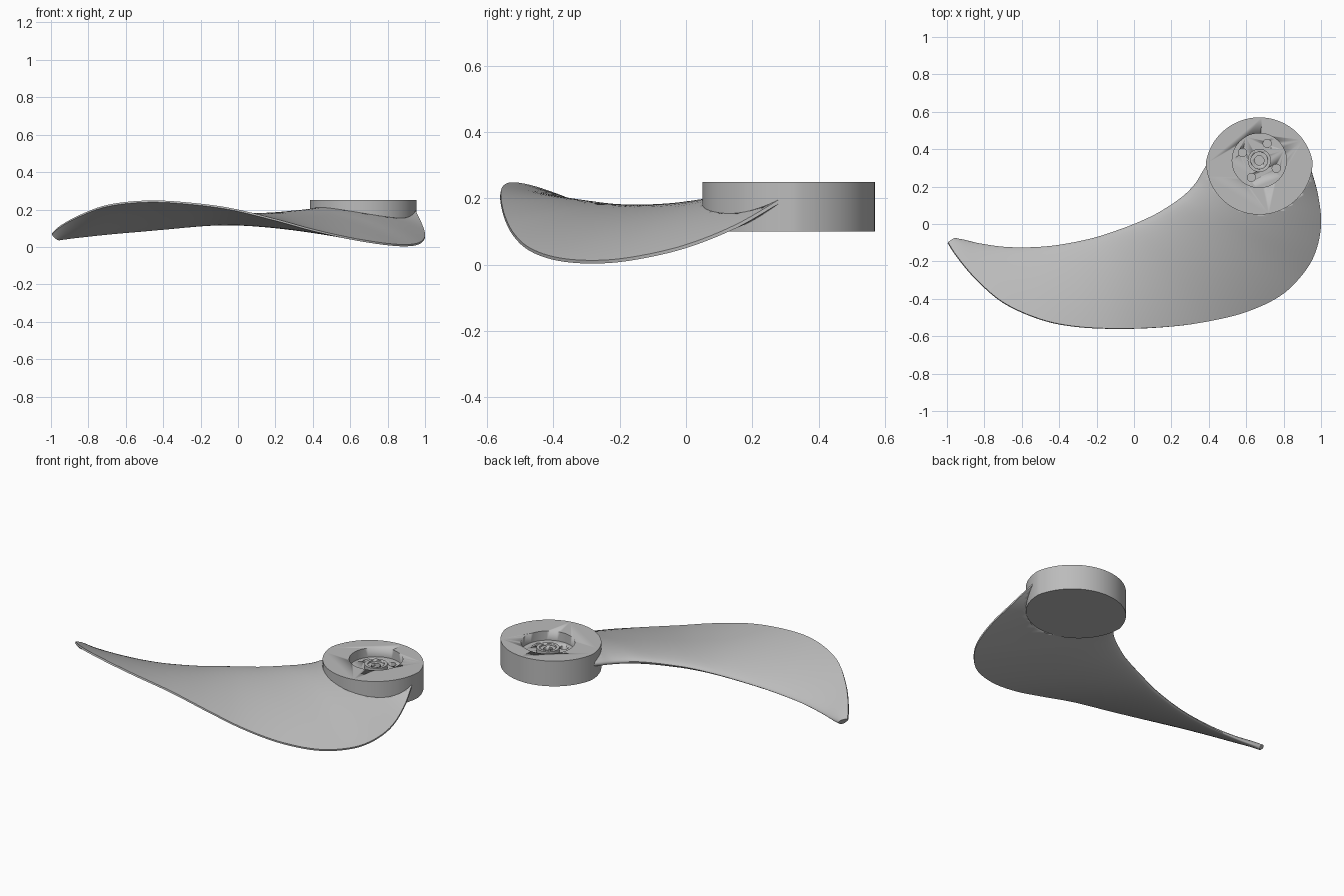
import bpy, bmesh, math
from mathutils import Vector

cube = bpy.data.objects.get("Cube")
if cube:
    bpy.data.objects.remove(cube, do_unlink=True)

grey = bpy.data.materials.new("plain_grey")
grey.use_nodes = True
colour = (0.5, 0.5, 0.5, 1)
grey.diffuse_color = colour
grey.node_tree.nodes["Principled BSDF"].inputs["Base Color"].default_value = colour

HUB = Vector((0.67, 0.34, 0))


def finish(name, bm, angle=35):
    bmesh.ops.recalc_face_normals(bm, faces=bm.faces)
    mesh = bpy.data.meshes.new(name)
    bm.to_mesh(mesh)
    bm.free()
    ob = bpy.data.objects.new(name, mesh)
    bpy.context.collection.objects.link(ob)
    mesh.materials.append(grey)
    bpy.ops.object.select_all(action="DESELECT")
    ob.select_set(True)
    bpy.context.view_layer.objects.active = ob
    bpy.ops.object.shade_smooth_by_angle(angle=math.radians(angle))
    return ob


def prism(name, outline, z0, z1):
    bm = bmesh.new()
    low = [bm.verts.new((x, y, z0)) for x, y in outline]
    high = [bm.verts.new((x, y, z1)) for x, y in outline]
    bm.faces.new(low)
    bm.faces.new(high)
    for i in range(len(low)):
        j = (i + 1) % len(low)
        bm.faces.new((low[i], low[j], high[j], high[i]))
    return finish(name, bm)


def disc(x, y, r, n=48):
    return [(x + r * math.cos(2 * math.pi * i / n), y + r * math.sin(2 * math.pi * i / n))
            for i in range(n)]


def cut(target, cutter):
    mod = target.modifiers.new("cut", "BOOLEAN")
    mod.operation, mod.solver, mod.object = "DIFFERENCE", "EXACT", cutter
    bpy.context.view_layer.objects.active = target
    bpy.ops.object.modifier_apply(modifier=mod.name)
    bpy.data.objects.remove(cutter, do_unlink=True)


def hub_outline(grow=0.0):
    # Overlap of two offset circles, with a slight corner at each side
    pts = []
    for i in range(128):
        a = 2 * math.pi * i / 128
        d = Vector((math.cos(a), math.sin(a)))
        reach = []
        for cy, r in ((0.28, 0.29), (0.335, 0.285)):
            o = Vector((0, 0.308 - cy))
            b = o.dot(d)
            reach.append(-b + math.sqrt(b * b - o.dot(o) + r * r))
        p = Vector((HUB.x, 0.308)) + d * (min(reach) + grow)
        pts.append((p.x, p.y))
    return pts


# Blade stations: outer edge, inner edge, half thickness, camber
stations = [
    (.95, .28, .19, .39, .32, .185, .045, .010),
    (.985, .15, .115, .36, .27, .18, .045, .025),
    (1.0, .0, .055, .33, .22, .175, .044, .035),
    (.97, -.15, .02, .28, .165, .172, .043, .035),
    (.90, -.27, .008, .23, .125, .17, .042, .030),
    (.78, -.385, .016, .17, .085, .165, .040, .025),
    (.6, -.47, .045, .1, .045, .158, .038, .020),
    (.4, -.52, .09, 0, 0, .15, .035, .015),
    (.2, -.548, .145, -.1, -.037, .138, .032, .010),
    (-.05, -.56, .205, -.22, -.075, .12, .028, .005),
    (-.3, -.55, .236, -.38, -.108, .1, .024, 0),
    (-.5, -.51, .243, -.52, -.123, .085, .021, 0),
    (-.7, -.42, .22, -.68, -.123, .07, .018, 0),
    (-.85, -.29, .165, -.82, -.105, .055, .016, 0),
    (-.95, -.17, .11, -.91, -.085, .045, .015, 0),
    (-.995, -.1, .07, -.95, -.08, .04, .014, 0),
]


def spline(rows, steps):
    # Catmull-Rom interpolation of whole station rows
    out = []
    last = len(rows) - 1
    for i in range(last):
        a, b, c, d = (rows[max(0, min(last, i + k))] for k in (-1, 0, 1, 2))
        for s in range(steps):
            t = s / steps
            out.append([q + t / 2 * (r - p + t * (2 * p - 5 * q + 4 * r - u + t * (3 * (q - r) + u - p)))
                        for p, q, r, u in zip(a, b, c, d)])
    return out + [list(rows[-1])]


def build_blade():
    rows = spline(stations, 6)
    bm = bmesh.new()
    chords = [(1 - math.cos(math.pi * i / 22)) / 2 for i in range(23)]
    loop = [(c, 1) for c in chords] + [(c, -1) for c in reversed(chords[1:])]
    rings = []
    for i, row in enumerate(rows):
        outer, inner = Vector(row[:3]), Vector(row[3:6])
        prev, nxt = rows[max(i - 1, 0)], rows[min(i + 1, len(rows) - 1)]
        span = Vector(nxt[:3]) + Vector(nxt[3:6]) - Vector(prev[:3]) - Vector(prev[3:6])
        normal = (outer - inner).cross(span).normalized()
        if normal.z < 0:
            normal.negate()
        ring = []
        for c, side in loop:
            thick = row[6] * 2.6 * math.sqrt(c) * (1 - c) + 0.005 * c
            lift = row[7] * 4 * c * (1 - c)
            ring.append(bm.verts.new(inner.lerp(outer, c) + normal * (lift + side * thick)))
        rings.append(ring)
    for a, b in zip(rings, rings[1:]):
        for j in range(len(a)):
            k = (j + 1) % len(a)
            bm.faces.new((a[j], a[k], b[k], b[j]))
    bm.faces.new(rings[0])
    bm.faces.new(rings[-1])
    return finish("blade", bm, 50)


# Blade, trimmed where it meets the hub
blade = build_blade()
cut(blade, prism("hub_trim", hub_outline(-0.004), -0.2, 0.5))

# Hub with recess and four bolt holes
hub = prism("hub", hub_outline(), 0.10, 0.25)
cut(hub, prism("recess_cutter", disc(HUB.x, HUB.y, 0.145), 0.195, 0.3))
for i in range(4):
    a = math.radians(65 + 90 * i)
    hole = disc(HUB.x + 0.1 * math.cos(a), HUB.y + 0.1 * math.sin(a), 0.022, 24)
    cut(hub, prism("bolt_cutter", hole, 0.15, 0.3))

# Stepped centre boss with a bore
boss = prism("centre_boss", disc(HUB.x, HUB.y, 0.062), 0.19, 0.222)
cut(boss, prism("boss_step_cutter", disc(HUB.x, HUB.y, 0.045), 0.212, 0.3))
cut(boss, prism("bore_cutter", disc(HUB.x, HUB.y, 0.025, 24), 0.1, 0.3))
cut(hub, prism("hub_bore_cutter", disc(HUB.x, HUB.y, 0.025, 24), 0.13, 0.3))
